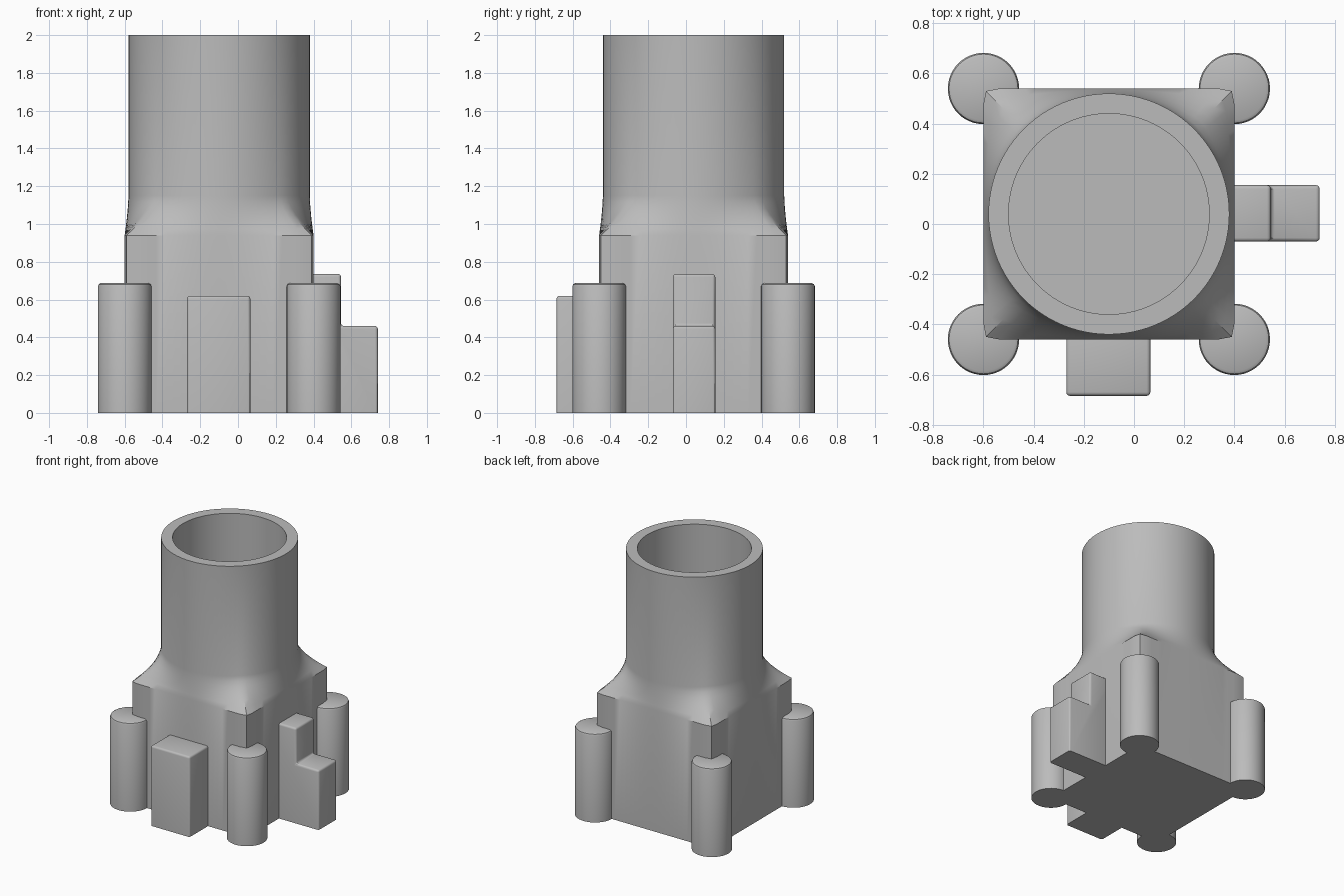
import bpy, bmesh
from math import cos, sin, pi

cube = bpy.data.objects.get("Cube")
if cube:
    bpy.data.objects.remove(cube, do_unlink=True)

grey = bpy.data.materials.new("plain_grey")
grey.use_nodes = True
colour = (0.5, 0.5, 0.5, 1)
grey.diffuse_color = colour
grey.node_tree.nodes["Principled BSDF"].inputs["Base Color"].default_value = colour

CX, CY = -0.10, 0.04      # axis of the body and tube
HALF = 0.50               # half width of the square body
TUBE_R, BORE_R = 0.48, 0.40
SHOULDER, NECK, TOP = 0.94, 1.15, 2.0
SEG = 96


def finish(name, bm):
    bmesh.ops.recalc_face_normals(bm, faces=bm.faces[:])
    mesh = bpy.data.meshes.new(name)
    bm.to_mesh(mesh)
    bm.free()
    mesh.materials.append(grey)
    ob = bpy.data.objects.new(name, mesh)
    bpy.context.collection.objects.link(ob)
    bpy.ops.object.select_all(action='DESELECT')
    ob.select_set(True)
    bpy.context.view_layer.objects.active = ob
    bpy.ops.object.shade_smooth_by_angle(angle=pi / 6)
    return ob


def prism(name, outline, direction, bevel):
    """Extrude an outline and round every edge that is off the ground."""
    bm = bmesh.new()
    face = bm.faces.new([bm.verts.new(p) for p in outline])
    new = bmesh.ops.extrude_face_region(bm, geom=[face])["geom"]
    moved = [g for g in new if isinstance(g, bmesh.types.BMVert)]
    bmesh.ops.translate(bm, verts=moved, vec=direction)
    bmesh.ops.recalc_face_normals(bm, faces=bm.faces[:])
    edges = [e for e in bm.edges if max(v.co.z for v in e.verts) > 0.01
             and e.calc_face_angle(0) > 0.5]
    bmesh.ops.bevel(bm, geom=edges, offset=bevel, segments=3, profile=0.5,
                    affect='EDGES')
    return finish(name, bm)


# Square body lofted into the round hollow tube
def square_radius(a, p=34):
    return HALF / (abs(cos(a)) ** p + abs(sin(a)) ** p) ** (1 / p)


def ring(bm, z, blend, radius=TUBE_R):
    verts = []
    for i in range(SEG):
        a = 2 * pi * i / SEG
        r = square_radius(a) * (1 - blend) + radius * blend
        verts.append(bm.verts.new((CX + r * cos(a), CY + r * sin(a), z)))
    return verts


bm = bmesh.new()
rings = [ring(bm, 0, 0)]
STEPS = 6
for k in range(STEPS + 1):
    t = k / STEPS
    rings.append(ring(bm, SHOULDER + (NECK - SHOULDER) * t, 1 - (1 - t) ** 1.5))
rings += [ring(bm, TOP, 1), ring(bm, TOP, 1, BORE_R), ring(bm, NECK, 1, BORE_R)]
for low, high in zip(rings, rings[1:]):
    for i in range(SEG):
        j = (i + 1) % SEG
        bm.faces.new((low[i], low[j], high[j], high[i]))
bm.faces.new(rings[0])
bm.faces.new(rings[-1])
finish("body_and_tube", bm)

# Round posts on the four corners
for side, sx in (("right", -1), ("left", 1)):
    for end, sy in (("front", -1), ("back", 1)):
        px, py = CX + sx * HALF, CY + sy * HALF
        circle = [(px + 0.142 * cos(2 * pi * i / 48),
                   py + 0.142 * sin(2 * pi * i / 48), 0) for i in range(48)]
        bm = bmesh.new()
        base = [bm.verts.new(p) for p in circle]
        layers = [base]
        for shrink, z in ((0, 0.67), (0.005, 0.681), (0.016, 0.687)):
            s = 1 - shrink / 0.142
            layers.append([bm.verts.new((px + (v.co.x - px) * s,
                                         py + (v.co.y - py) * s, z)) for v in base])
        for low, high in zip(layers, layers[1:]):
            for i in range(48):
                j = (i + 1) % 48
                bm.faces.new((low[i], low[j], high[j], high[i]))
        bm.faces.new(base)
        bm.faces.new(layers[-1])
        finish(f"{end}_{side}_post", bm)

# Block on the front
prism("front_block",
      [(-0.27, -0.40, 0), (0.065, -0.40, 0), (0.065, -0.40, 0.62), (-0.27, -0.40, 0.62)],
      (0, -0.285, 0), 0.015)

# Two-level step on the left side
prism("side_step",
      [(x, -0.07, z) for x, z in ((0.33, 0), (0.74, 0), (0.74, 0.46),
                                  (0.545, 0.46), (0.545, 0.735), (0.33, 0.735))],
      (0, 0.225, 0), 0.015)
